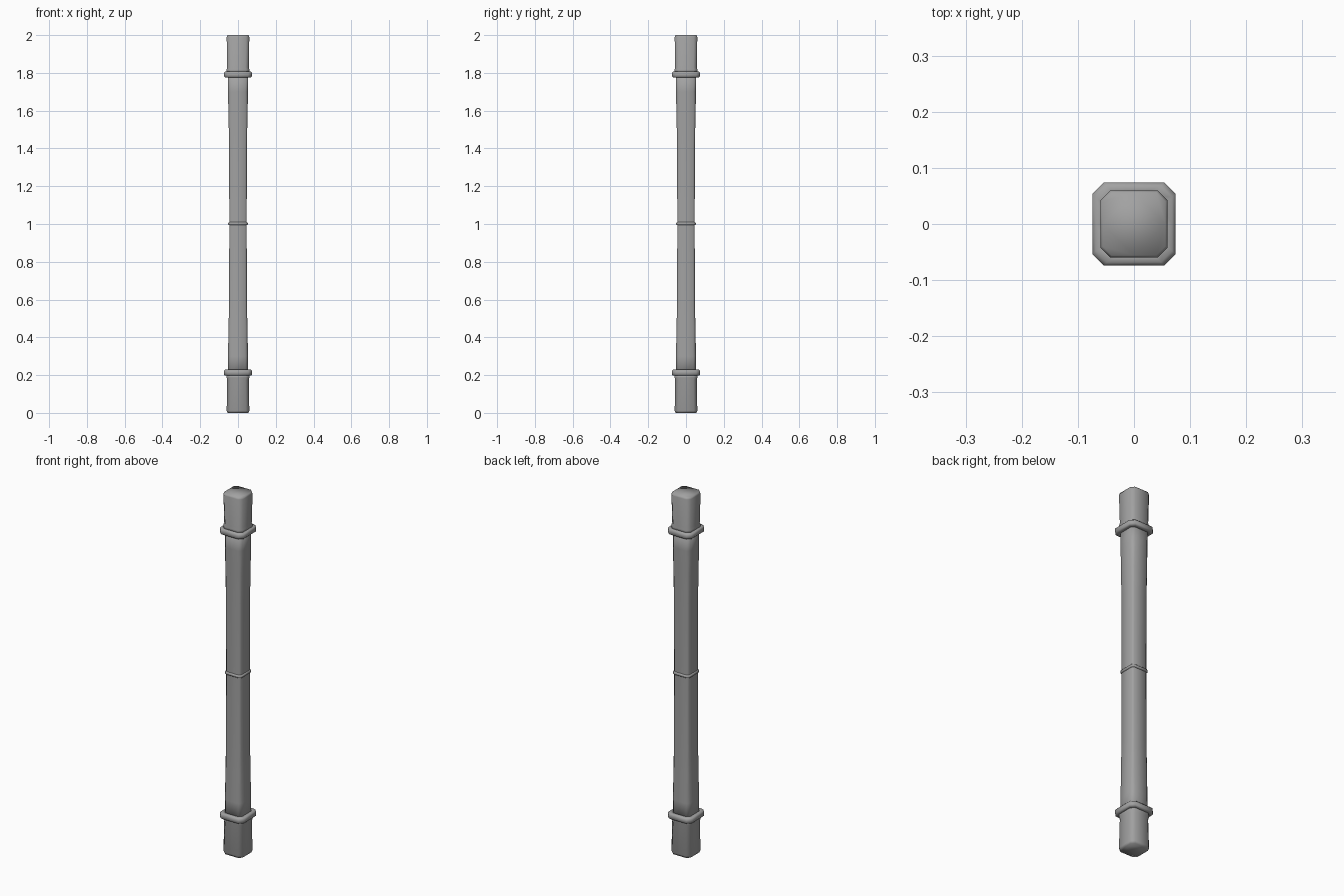
import bpy, bmesh

if "Cube" in bpy.data.objects:
    bpy.data.objects.remove(bpy.data.objects["Cube"])

# dark grey finish shared by all parts
grey = bpy.data.materials.new("dark_grey")
grey.diffuse_color = (0.36, 0.36, 0.36, 1)
grey.use_nodes = True
grey.node_tree.nodes["Principled BSDF"].inputs["Base Color"].default_value = grey.diffuse_color


def section(h, c):
    """Square outline of half width h with corners cut by c and a midpoint per side."""
    pts = []
    x, y = 1, 0
    for _ in range(4):
        for a, b in ((h, -(h - c)), (h, 0), (h, h - c)):
            pts.append((a * x - b * y, a * y + b * x))
        x, y = -y, x
    return pts


def loft(name, profile, closed=False):
    """Stack chamfered-square sections; profile is a list of (z, half width, chamfer)."""
    bm = bmesh.new()
    rings = [[bm.verts.new((x, y, z)) for x, y in section(h, c)] for z, h, c in profile]
    pairs = list(zip(rings, rings[1:]))
    if closed:
        pairs.append((rings[-1], rings[0]))
    for lo, hi in pairs:
        n = len(lo)
        for i in range(n):
            j = (i + 1) % n
            bm.faces.new((lo[i], lo[j], hi[j], hi[i]))
    if not closed:
        bm.faces.new(rings[0])
        bm.faces.new(rings[-1])
    bmesh.ops.recalc_face_normals(bm, faces=bm.faces)
    mesh = bpy.data.meshes.new(name)
    bm.to_mesh(mesh)
    bm.free()
    mesh.shade_smooth()
    mesh.materials.append(grey)
    obj = bpy.data.objects.new(name, mesh)
    bpy.context.collection.objects.link(obj)
    return obj


def band(name, z0, z1, inner, outer, bevel, c):
    """Ring-shaped moulding with softened outer edges."""
    soft = outer - bevel
    loft(name, [(z0, inner, c), (z0, soft, c), (z0 + bevel, outer, c),
                (z1 - bevel, outer, c), (z1, soft, c), (z1, inner, c)], closed=True)


# tapered shaft, slimmest through the middle
loft("shaft", [(0.19, 0.055, 0.016), (0.30, 0.053, 0.015), (0.45, 0.050, 0.011),
               (0.60, 0.047, 0.009), (1.00, 0.046, 0.008), (1.41, 0.047, 0.009),
               (1.56, 0.050, 0.011), (1.70, 0.053, 0.015), (1.82, 0.055, 0.016)])

# end blocks with a slight waist
loft("bottom_block", [(0.0, 0.055, 0.016), (0.012, 0.060, 0.018),
                      (0.175, 0.057, 0.018), (0.187, 0.060, 0.018), (0.20, 0.060, 0.018)])
loft("top_block", [(1.80, 0.060, 0.018), (1.818, 0.060, 0.018), (1.83, 0.057, 0.018),
                   (1.99, 0.060, 0.018), (2.0, 0.056, 0.016)])

# collars and the thin middle ring
band("lower_collar", 0.197, 0.229, 0.050, 0.074, 0.006, 0.020)
band("upper_collar", 1.775, 1.807, 0.050, 0.074, 0.006, 0.020)
band("middle_ring", 0.994, 1.010, 0.040, 0.052, 0.004, 0.012)
